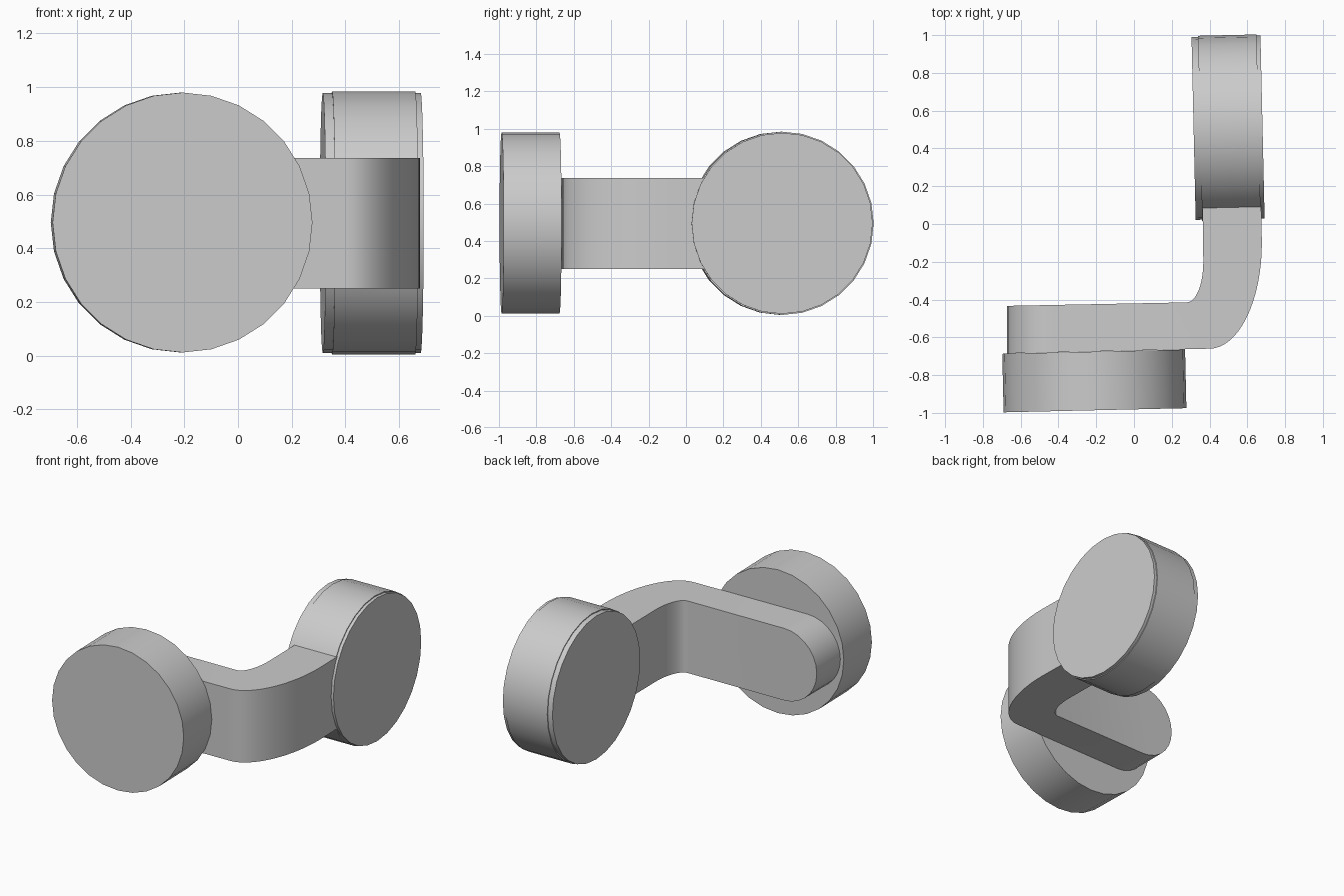
import bpy, bmesh, math

if "Cube" in bpy.data.objects:
    bpy.data.objects.remove(bpy.data.objects["Cube"])

grey = bpy.data.materials.new("plain_grey")
grey.use_nodes = True
grey.diffuse_color = (0.6, 0.6, 0.6, 1)
grey.node_tree.nodes["Principled BSDF"].inputs["Base Color"].default_value = (0.6, 0.6, 0.6, 1)

MID = 0.494                      # shared height of all centres
TILT = math.radians(1.3)         # slight turn about the vertical


def finish(obj, name):
    obj.name = name
    obj.data.materials.clear()
    obj.data.materials.append(grey)
    bpy.ops.object.select_all(action='DESELECT')
    obj.select_set(True)
    bpy.context.view_layer.objects.active = obj
    bpy.ops.object.shade_smooth_by_angle(angle=math.radians(30))


def disc(name, centre, radius, depth, turn):
    bpy.ops.mesh.primitive_cylinder_add(vertices=28, radius=radius, depth=depth,
                                        location=centre, rotation=turn)
    finish(bpy.context.object, name)


def prism(name, points, direction):
    """Extrude a closed outline along a direction."""
    bm = bmesh.new()
    face = bm.faces.new([bm.verts.new(p) for p in points])
    out = bmesh.ops.extrude_face_region(bm, geom=[face])
    verts = [v for v in out["geom"] if isinstance(v, bmesh.types.BMVert)]
    bmesh.ops.translate(bm, verts=verts, vec=direction)
    bmesh.ops.recalc_face_normals(bm, faces=bm.faces)
    mesh = bpy.data.meshes.new(name)
    bm.to_mesh(mesh)
    bm.free()
    obj = bpy.data.objects.new(name, mesh)
    bpy.context.collection.objects.link(obj)
    return obj


def arc(cx, cy, rx, ry, start, end, steps):
    angles = [math.radians(start + (end - start) * i / steps) for i in range(steps + 1)]
    return [(cx + rx * math.cos(a), cy + ry * math.sin(a)) for a in angles]


# Round pads at both ends
disc("front_pad", (-0.21, -0.831, MID + 0.002), 0.484, 0.31, (math.pi / 2, 0, TILT))
side_turn = (0, math.pi / 2, TILT)
disc("side_pad", (0.505, 0.51, MID), 0.49, 0.31, side_turn)
disc("side_pad_core", (0.498, 0.51, MID), 0.484, 0.365, side_turn)

# Bent arm, outlined from above
HALF = 0.243
outline = [(-0.7, -0.686)]
outline += arc(0.40, -0.10, 0.277, 0.56, -90, 0, 16)
outline += [(0.665, 0.50), (0.357, 0.50)]
outline += arc(0.28, -0.20, 0.087, 0.215, 0, -90, 10)
outline += [(-0.7, -0.434)]
arm = prism("bent_arm", [(x, y, MID - HALF) for x, y in outline], (0, 0, 2 * HALF))

# Round off the free end of the arm
stadium = arc(-0.43, MID, HALF, HALF + 0.0005, 90, 270, 14) + [(1, MID - 0.3), (1, MID + 0.3)]
stadium.insert(15, (-0.43, MID - 0.3))
stadium.append((-0.43, MID + 0.3))
cutter = prism("arm_end_cutter", [(x, -1.2, z) for x, z in stadium], (0, 2.4, 0))
cutter.hide_render = True
mod = arm.modifiers.new("rounded_end", 'BOOLEAN')
mod.operation = 'INTERSECT'
mod.solver = 'EXACT'
mod.object = cutter
bpy.context.view_layer.objects.active = arm
bpy.ops.object.modifier_apply(modifier=mod.name)
bpy.data.objects.remove(cutter)
finish(arm, "bent_arm")
